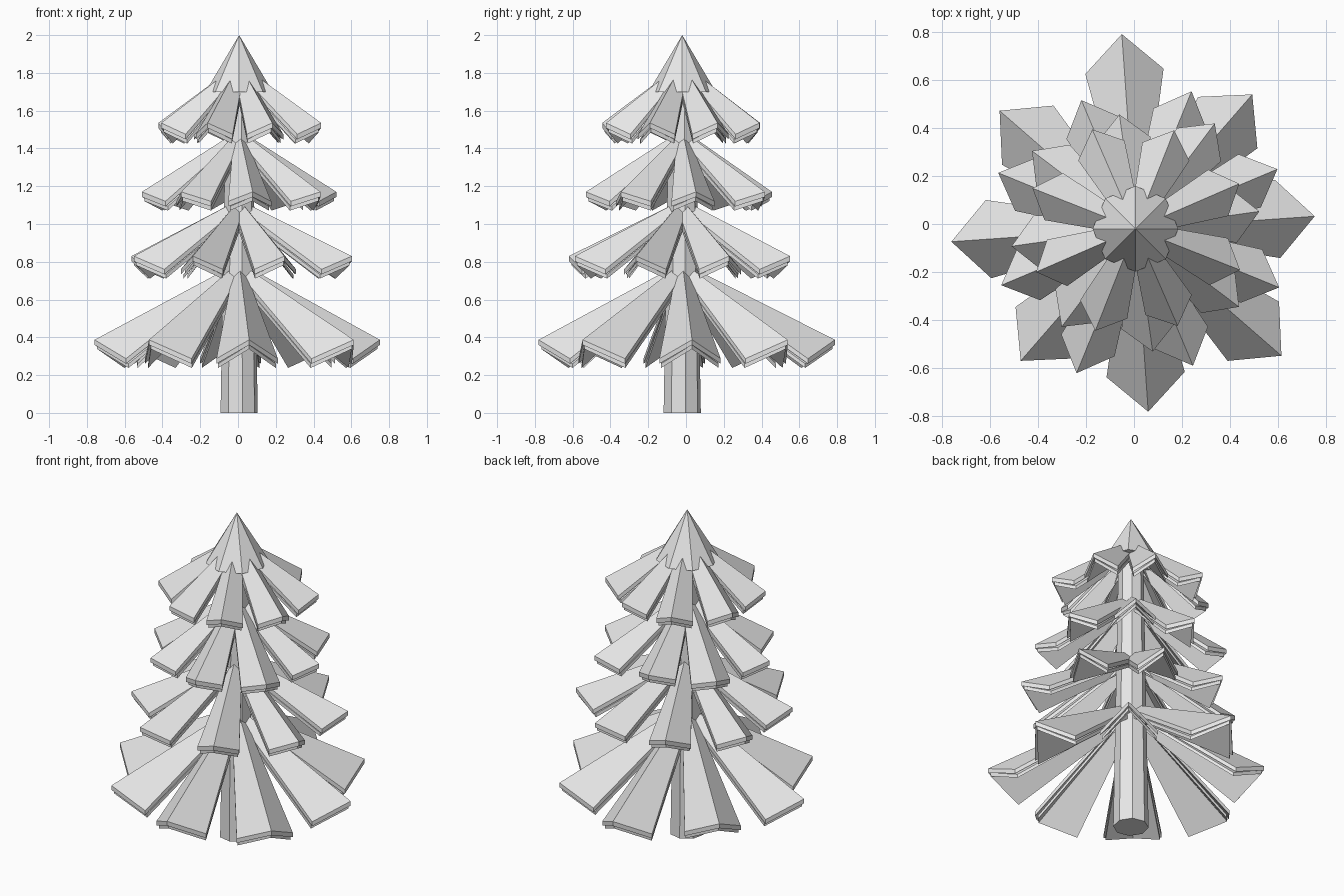
import bpy
import bmesh
import math
from mathutils import Matrix, Vector

cube = bpy.data.objects.get("Cube")
if cube:
    bpy.data.objects.remove(cube, do_unlink=True)

AXIS = Vector((0.006, -0.02, 0))

# One plain grey for the whole tree
grey = bpy.data.materials.new("plain grey")
grey.use_nodes = True
grey.diffuse_color = (0.8, 0.8, 0.8, 1)
grey.node_tree.nodes["Principled BSDF"].inputs["Base Color"].default_value = grey.diffuse_color


def finish(bm, name):
    bmesh.ops.recalc_face_normals(bm, faces=bm.faces)
    mesh = bpy.data.meshes.new(name)
    bm.to_mesh(mesh)
    bm.free()
    mesh.materials.append(grey)
    obj = bpy.data.objects.new(name, mesh)
    obj.location = AXIS
    bpy.context.collection.objects.link(obj)
    return obj


def tapered_post(name, r_low, r_high, z_low, z_high, turn):
    """Eight-sided post or cone between two heights."""
    bm = bmesh.new()
    place = Matrix.Translation((0, 0, (z_low + z_high) / 2)) @ Matrix.Rotation(turn, 4, "Z")
    bmesh.ops.create_cone(bm, cap_ends=True, segments=8, radius1=r_low, radius2=r_high,
                          depth=z_high - z_low, matrix=place)
    return finish(bm, name)


def add_slab(bm, turn, reach, tip_z, top_z, width, setback, drop, sink, thick):
    """Folded slab with a ridge, a pointed end and two sloping wings."""
    inner = 0.06
    slope = (top_z - tip_z) / (reach - inner)
    fold = (drop + slope * setback) / width
    inner_w = 0.03 + 0.2 * inner
    outline = [
        (inner, 0, top_z),
        (inner, inner_w, top_z - fold * inner_w),
        (reach - setback, width, tip_z - drop),
        (reach, 0, tip_z),
        (reach - setback, -width, tip_z - drop),
        (inner, -inner_w, top_z - fold * inner_w),
    ]
    spin = Matrix.Rotation(turn, 3, "Z")
    upper, lower = [
        [bm.verts.new(spin @ Vector((x, y, z - depth))) for x, y, z in outline]
        for depth in (sink, sink + thick)
    ]
    for ring in (upper, lower):
        bm.faces.new(ring[:4])
        bm.faces.new([ring[0]] + ring[3:])
    for i in range(len(outline)):
        j = (i + 1) % len(outline)
        bm.faces.new((upper[i], upper[j], lower[j], lower[i]))


def branch_tier(name, offset, reaches, tip_z, top_z, width, setback, drop):
    """Ring of branches, each an upper slab over a slightly smaller one."""
    bm = bmesh.new()
    for k, reach in enumerate(reaches):
        turn = math.radians(offset) + k * math.tau / len(reaches)
        add_slab(bm, turn, reach, tip_z, top_z, width, setback, drop, 0, 0.027)
        add_slab(bm, turn, reach - 0.014, tip_z, top_z, width - 0.01, setback, drop,
                 0.027, 0.022)
    return finish(bm, name)


# Trunk and pointed crown
tapered_post("trunk", 0.1, 0.07, 0, 1.75, math.radians(10))
tapered_post("crown", 0.178, 0, 1.7, 2, 0)

# Branch tiers from the ground up
branch_tier("bottom_branches", 4, [0.747, 0.74, 0.811, 0.748, 0.767, 0.727, 0.762, 0.804],
            0.387, 0.765, 0.163, 0.155, 0.1)
branch_tier("lower_branches", 22.8, [0.64, 0.617, 0.58, 0.616, 0.605, 0.648, 0.617, 0.645],
            0.83, 1.1, 0.12, 0.125, 0.07)
branch_tier("upper_branches", 8, [0.52, 0.548, 0.48, 0.538, 0.52, 0.51, 0.515, 0.539],
            1.17, 1.46, 0.115, 0.11, 0.05)
branch_tier("top_branches", 23.5, [0.47, 0.44, 0.45, 0.46, 0.45, 0.455, 0.44, 0.467],
            1.535, 1.81, 0.105, 0.095, 0.06)
